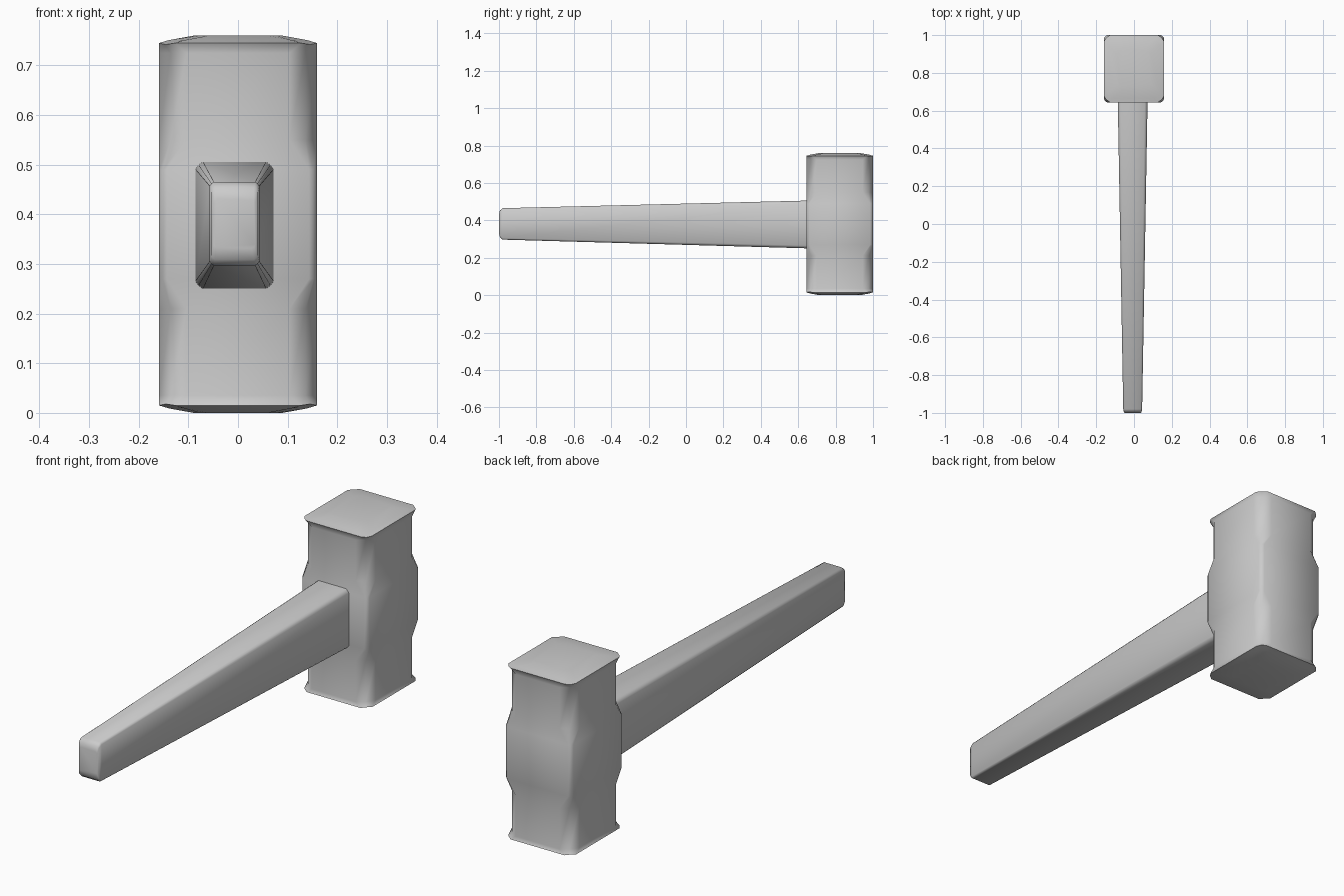
import bpy, bmesh

if "Cube" in bpy.data.objects:
    bpy.data.objects.remove(bpy.data.objects["Cube"])


def section(cx, cy, hx, hy, c):
    """Rectangle with slightly rounded, chamfered corners."""
    pts = []
    for sx, sy in ((1, 1), (-1, 1), (-1, -1), (1, -1)):
        corner = [(hx, hy - c), (hx - c * 0.42, hy - c * 0.42), (hx - c, hy)]
        if sx * sy < 0:
            corner.reverse()
        pts += [(cx + sx * x, cy + sy * y) for x, y in corner]
    return pts


def loft(name, rings, angle):
    """Skin a list of rings of 3D points and cap both ends."""
    bm = bmesh.new()
    loops = [[bm.verts.new(p) for p in ring] for ring in rings]
    for a, b in zip(loops, loops[1:]):
        for i in range(len(a)):
            j = (i + 1) % len(a)
            bm.faces.new((a[i], a[j], b[j], b[i]))
    bm.faces.new(loops[0])
    bm.faces.new(loops[-1])
    bmesh.ops.recalc_face_normals(bm, faces=bm.faces)
    mesh = bpy.data.meshes.new(name)
    bm.to_mesh(mesh)
    bm.free()
    obj = bpy.data.objects.new(name, mesh)
    bpy.context.collection.objects.link(obj)
    bpy.context.view_layer.objects.active = obj
    obj.select_set(True)
    bpy.ops.object.shade_smooth_by_angle(angle=angle)
    obj.select_set(False)
    return obj


# Hammer head: corner chamfers deepen towards both domed striking faces
# (height from middle, inset, corner chamfer, corner droop)
half = [(0.11, 0.0, 0.016, 0), (0.17, 0.0, 0.055, 0), (0.345, 0.0, 0.055, 0),
        (0.368, 0.0, 0.032, 0.006), (0.374, 0.02, 0.032, 0.006),
        (0.38, 0.07, 0.03, 0)]
levels = [(-h, i, c, -d) for h, i, c, d in reversed(half)] + half
head_rings = []
for h, inset, c, droop in levels:
    pts = section(0, 0.822, 0.159 - inset, 0.178 - inset, c)
    head_rings.append([(x, y, 0.38 + h - (droop if k % 3 == 1 else droop * 0.5))
                       for k, (x, y) in enumerate(pts)])
loft("hammer_head", head_rings, 0.9)

# Handle: tapered chamfered bar with a slightly bulged butt
# (y, half width, half height, chamfer, centre x, centre z)
stations = [(-1.0, 0.042, 0.05, 0.008, -0.007, 0.381),
            (-0.995, 0.047, 0.072, 0.008, -0.007, 0.381),
            (-0.98, 0.05, 0.084, 0.008, -0.007, 0.381),
            (0.66, 0.079, 0.128, 0.015, -0.007, 0.378)]
handle_rings = [[(x, y, z) for x, z in section(cx, cz, hx, hz, c)]
                for y, hx, hz, c, cx, cz in stations]
loft("handle", handle_rings, 0.7)
